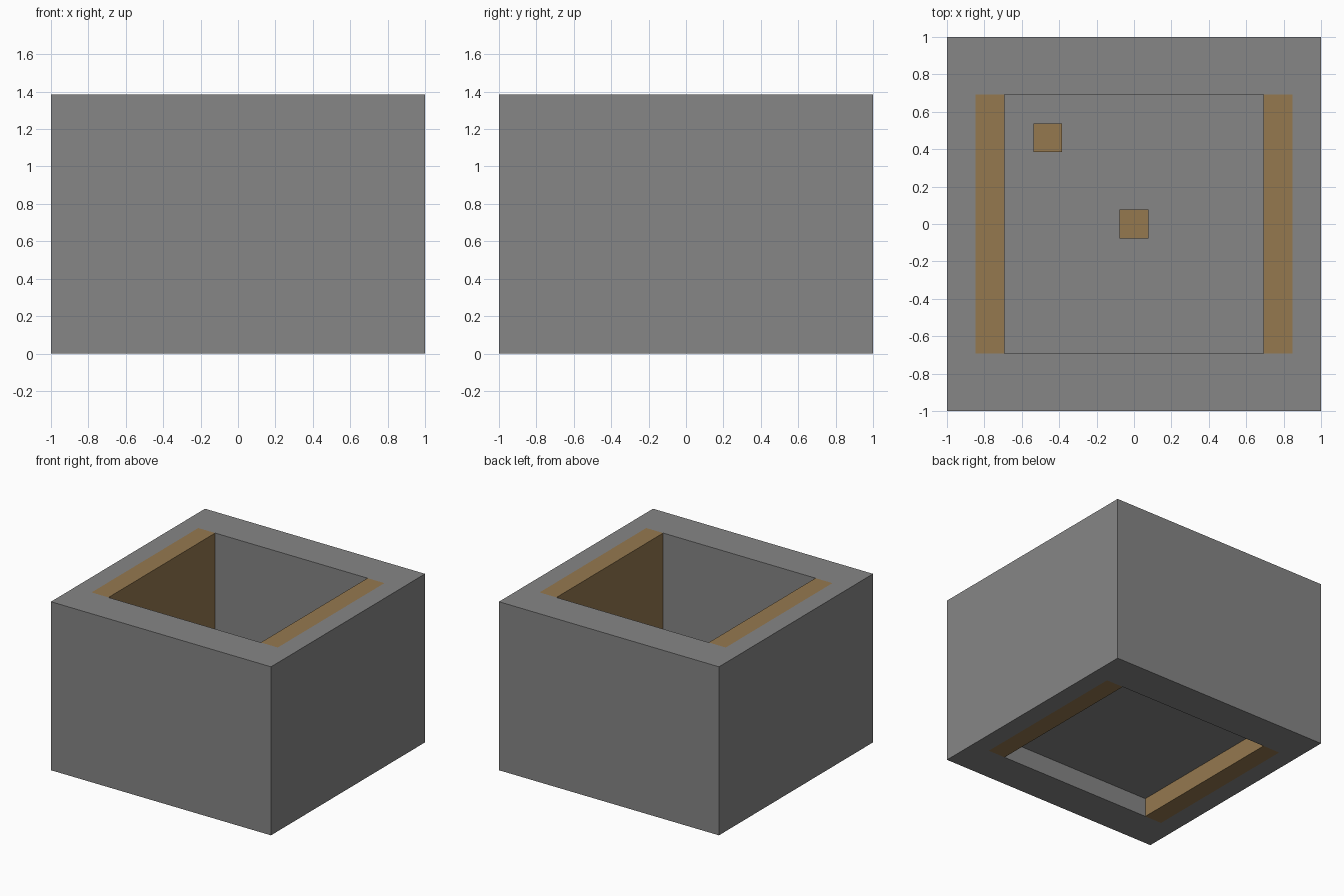
import bpy
import bmesh

U = 2 / 13  # one building unit; the model is 13 x 13 x 9 units

cube = bpy.data.objects.get("Cube")
if cube:
    bpy.data.objects.remove(cube, do_unlink=True)


def material(name, color):
    mat = bpy.data.materials.new(name)
    mat.use_nodes = True
    mat.diffuse_color = color
    mat.node_tree.nodes["Principled BSDF"].inputs["Base Color"].default_value = color
    return mat


stone = material("grey stone", (0.24, 0.24, 0.24, 1))
wood = material("brown wood", (0.3, 0.19, 0.078, 1))


def finish(name, bm, mat):
    bmesh.ops.recalc_face_normals(bm, faces=bm.faces)
    mesh = bpy.data.meshes.new(name)
    bm.to_mesh(mesh)
    bm.free()
    mesh.materials.append(mat)
    bpy.context.collection.objects.link(bpy.data.objects.new(name, mesh))


def box(name, center, size, mat):
    """Box placed by the centre of its underside, in units."""
    bm = bmesh.new()
    bmesh.ops.create_cube(bm, size=1)
    for v in bm.verts:
        v.co.z += 0.5
        for i in range(3):
            v.co[i] = (v.co[i] * size[i] + center[i]) * U
    finish(name, bm, mat)


def frame(name, outer, inner, height, mat):
    """Rectangular tube between two half-size rectangles, in units."""
    bm = bmesh.new()
    corners = [(-1, -1), (1, -1), (1, 1), (-1, 1)]
    rings = [[bm.verts.new((sx * hx * U, sy * hy * U, z * U)) for sx, sy in corners]
             for (hx, hy), z in ((outer, 0), (outer, height), (inner, height), (inner, 0))]
    for r in range(4):
        a, b = rings[r], rings[(r + 1) % 4]
        for i in range(4):
            j = (i + 1) % 4
            bm.faces.new((a[i], a[j], b[j], b[i]))
    finish(name, bm, mat)


# Outer stone casing and the raised floor inside it
frame("stone_casing", (6.5, 6.5), (5.5, 4.5), 9, stone)
box("floor", (0, 0, 1), (9, 9, 1), stone)

# Wooden linings on the two side walls
for side, x in (("left", 5), ("right", -5)):
    box(side + "_wood_lining", (x, 0, 0), (1, 9, 9), wood)

# Small wooden blocks standing on the floor
box("centre_block", (0, 0, 2), (1, 1, 1), wood)
box("corner_block", (-3, 3, 2), (1, 1, 1), wood)
